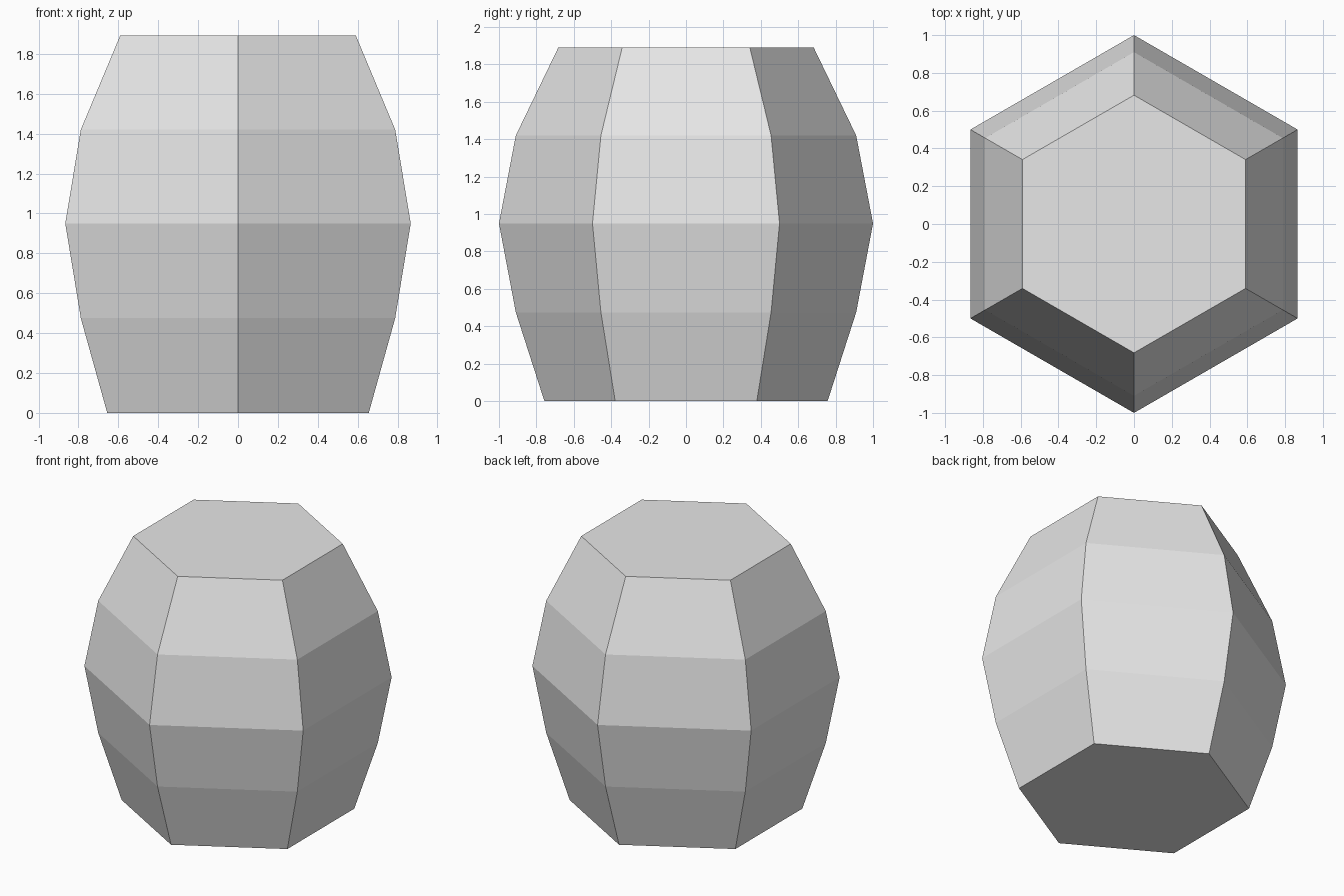
import bpy, bmesh, math

cube = bpy.data.objects.get("Cube")
if cube:
    bpy.data.objects.remove(cube, do_unlink=True)

# Plain grey material
grey = bpy.data.materials.new("light_grey")
grey.use_nodes = True
colour = (0.8, 0.8, 0.8, 1)
grey.diffuse_color = colour
grey.node_tree.nodes["Principled BSDF"].inputs["Base Color"].default_value = colour

# Barrel profile: (radius, height) of each ring
SIDES = 6
PROFILE = [(0.757, 0), (0.91, 0.475), (1, 0.95), (0.91, 1.42), (0.682, 1.892)]

bm = bmesh.new()
rings = []
for radius, z in PROFILE:
    angles = [math.pi / 2 + math.tau * i / SIDES for i in range(SIDES)]
    rings.append([bm.verts.new((radius * math.cos(a), radius * math.sin(a), z)) for a in angles])

# Staves between neighbouring rings
for low, high in zip(rings, rings[1:]):
    for i in range(SIDES):
        j = (i + 1) % SIDES
        bm.faces.new((low[i], low[j], high[j], high[i]))

# Flat bottom and lid
bm.faces.new(rings[0][::-1])
bm.faces.new(rings[-1])
bmesh.ops.recalc_face_normals(bm, faces=bm.faces)

mesh = bpy.data.meshes.new("barrel_body")
bm.to_mesh(mesh)
bm.free()
mesh.materials.append(grey)
bpy.context.collection.objects.link(bpy.data.objects.new("barrel_body", mesh))
